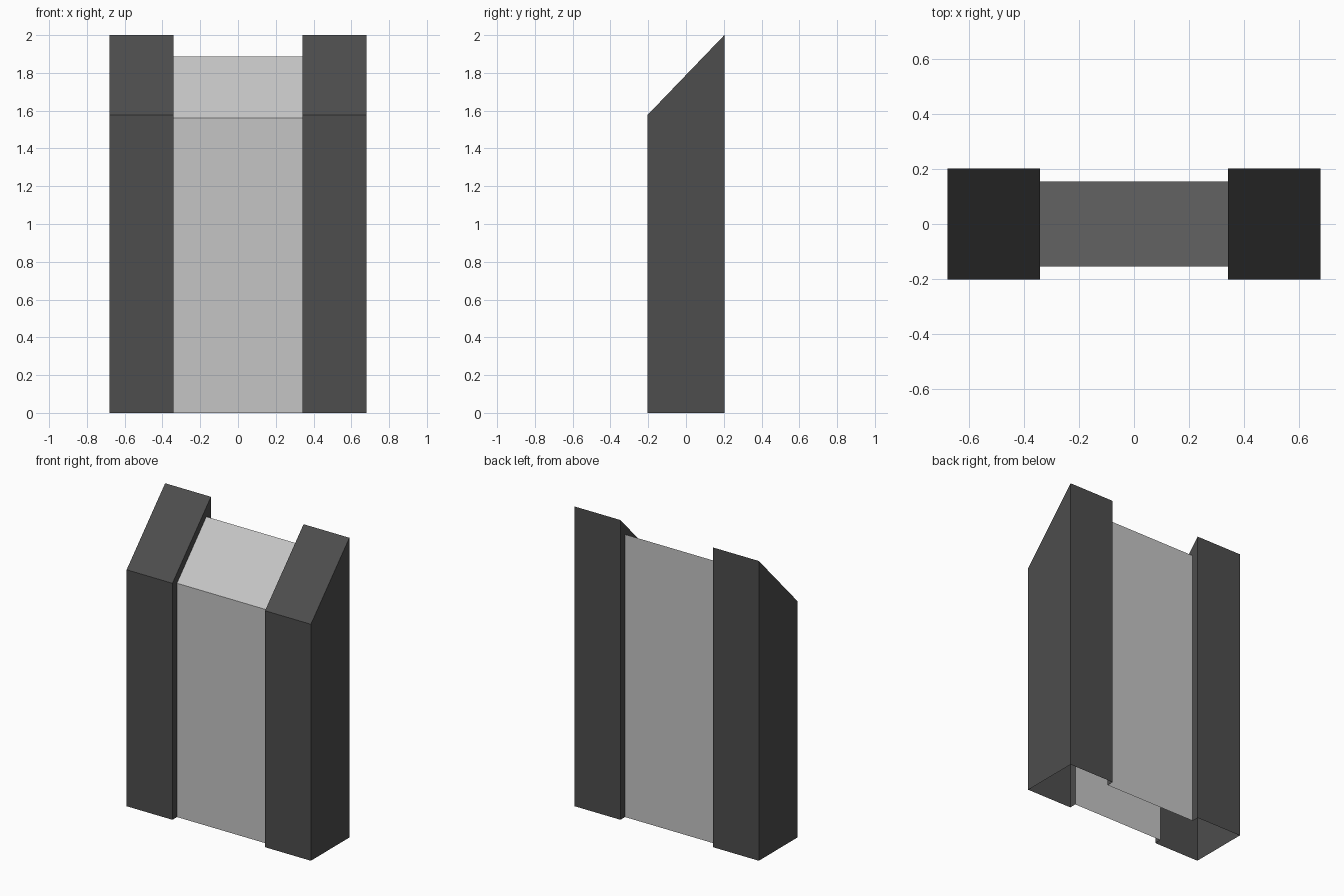
import bpy

if "Cube" in bpy.data.objects:
    bpy.data.objects.remove(bpy.data.objects["Cube"])

HX, IX = 0.68, 0.342   # outer and inner x of the side posts


def material(name, v):
    m = bpy.data.materials.new(name)
    m.diffuse_color = (v, v, v, 1)
    m.use_nodes = True
    m.node_tree.nodes["Principled BSDF"].inputs["Base Color"].default_value = m.diffuse_color
    return m


dark = material("dark grey", 0.075)
light = material("light grey", 0.56)

# side profiles (y, z): bottom front, top front, top back, bottom back
POST = [(-0.203, 0), (-0.203, 1.578), (0.203, 2.0), (0.203, 0)]
PANEL = [(-0.155, 0), (-0.155, 1.56), (0.155, 1.886), (0.155, 0)]


def build(name, verts, faces, mat):
    me = bpy.data.meshes.new(name)
    me.from_pydata(verts, [], faces)
    me.materials.append(mat)
    ob = bpy.data.objects.new(name, me)
    bpy.context.collection.objects.link(ob)
    return ob


def ring(x, profile):
    return [(x, y, z) for y, z in profile]


# side posts: hollow, open underneath, inner wall opens into the centre
for name, s in (("right_post", 1), ("left_post", -1)):
    verts = ring(s * HX, POST) + ring(s * IX, POST) + ring(s * IX, PANEL)
    faces = [(3, 2, 1, 0)]                                    # outer wall
    for i in range(3):
        faces.append((i, i + 1, i + 5, i + 4))                # front, slope, back
        faces.append((i + 4, i + 5, i + 9, i + 8))            # inner rim
    if s < 0:
        faces = [f[::-1] for f in faces]
    # outward facing normals
    build(name, verts, [f[::-1] for f in faces], dark)

# recessed centre panel: front, sloped top and back, open underneath
verts = ring(-IX, PANEL) + ring(IX, PANEL)
build("centre_panel", verts, [(i, i + 4, i + 5, i + 1) for i in range(3)], light)
